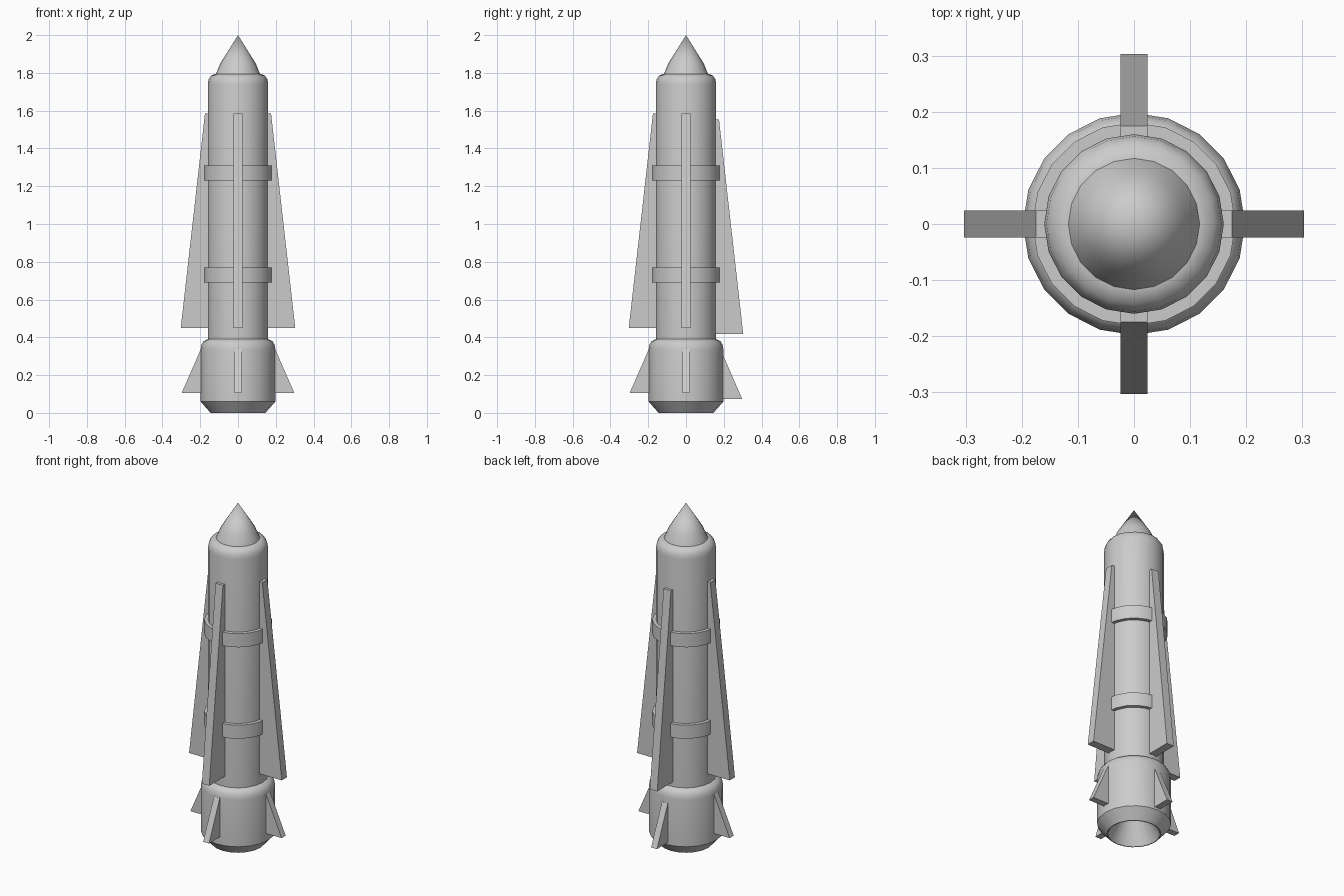
import bpy, bmesh, math

if "Cube" in bpy.data.objects:
    bpy.data.objects.remove(bpy.data.objects["Cube"])

SIDES = 20


def finish(name, bm, smooth=False):
    bmesh.ops.remove_doubles(bm, verts=bm.verts, dist=1e-5)
    bmesh.ops.recalc_face_normals(bm, faces=bm.faces)
    mesh = bpy.data.meshes.new(name)
    bm.to_mesh(mesh)
    bm.free()
    obj = bpy.data.objects.new(name, mesh)
    bpy.context.collection.objects.link(obj)
    if smooth:
        bpy.ops.object.select_all(action='DESELECT')
        obj.select_set(True)
        bpy.context.view_layer.objects.active = obj
        bpy.ops.object.shade_smooth_by_angle(angle=math.radians(35))
    return obj


def lathe(name, profile, closed=False):
    """Revolve (radius, z) points around the z axis."""
    bm = bmesh.new()
    rings = []
    for r, z in profile:
        rings.append([bm.verts.new((r * math.cos(2 * math.pi * i / SIDES),
                                    r * math.sin(2 * math.pi * i / SIDES), z))
                      for i in range(SIDES)] if r > 0 else [bm.verts.new((0, 0, z))] * SIDES)
    pairs = list(zip(rings, rings[1:]))
    if closed:
        pairs.append((rings[-1], rings[0]))
    for a, b in pairs:
        for i in range(SIDES):
            j = (i + 1) % SIDES
            corners = list(dict.fromkeys((a[i], a[j], b[j], b[i])))
            bm.faces.new(corners)
    return finish(name, bm, True)


def fin(name, outline, thickness, angle, drop):
    """Extruded (radius, z) outline, turned around the z axis."""
    bm = bmesh.new()
    h = thickness / 2
    sides = [[bm.verts.new((r, y, z - drop)) for r, z in outline] for y in (-h, h)]
    bm.faces.new(sides[0])
    bm.faces.new(sides[1])
    n = len(outline)
    for i in range(n):
        j = (i + 1) % n
        bm.faces.new((sides[0][i], sides[0][j], sides[1][j], sides[1][i]))
    obj = finish(name, bm)
    obj.rotation_euler.z = angle
    return obj


# Body with engine section and hollow nozzle
lathe("rocket_body", [
    (0, 0.15), (0.07, 0.14), (0.14, 0.0), (0.145, 0.0), (0.198, 0.06),
    (0.198, 0.335), (0.194, 0.36), (0.182, 0.38), (0.16, 0.39),
    (0.16, 1.74), (0.156, 1.765), (0.143, 1.785), (0.12, 1.795), (0, 1.795)])

# Pointed nose
lathe("nose_cone", [(0, 1.77), (0.125, 1.77), (0.117, 1.795), (0.108, 1.815),
                    (0.094, 1.85), (0, 2.0)])

# Retaining bands
for label, z in (("lower", 0.69), ("upper", 1.23)):
    lathe(label + "_band", [(0.15, z), (0.181, z), (0.181, z + 0.08), (0.15, z + 0.08)],
          closed=True)

# Four wings and four tail fins; the rear pair sits slightly lower
for i, side in enumerate(("right", "rear", "left", "front")):
    drop = 0.033 if side == "rear" else 0
    fin(side + "_wing", [(0.145, 0.45), (0.303, 0.45), (0.175, 1.585), (0.145, 1.585)],
        0.048, i * math.pi / 2, drop)
    fin(side + "_tail_fin", [(0.18, 0.106), (0.298, 0.106), (0.197, 0.337), (0.18, 0.337)],
        0.038, i * math.pi / 2, drop)
